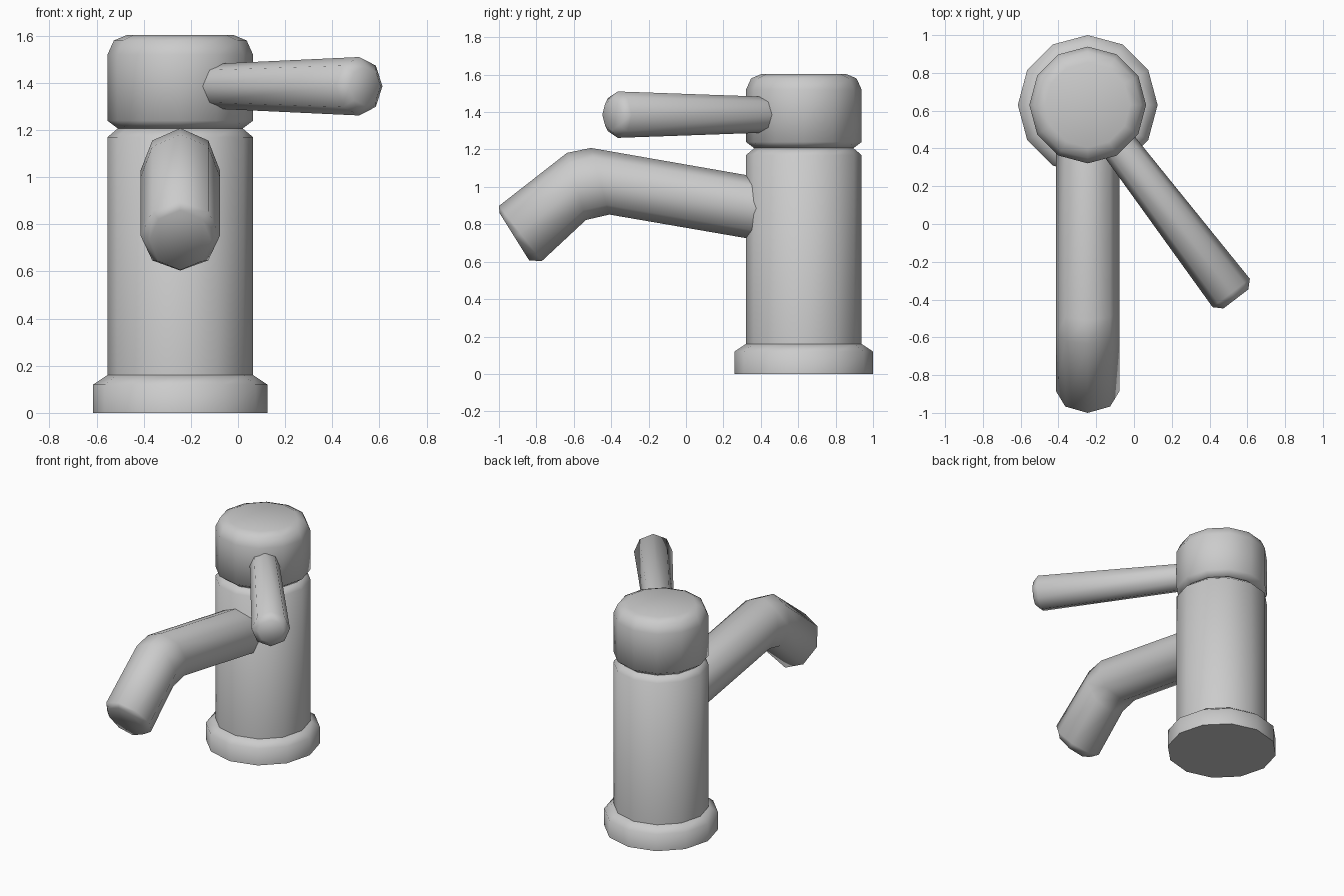
import bpy, bmesh
from math import sin, cos, tau, radians
from mathutils import Vector

if "Cube" in bpy.data.objects:
    bpy.data.objects.remove(bpy.data.objects["Cube"])

AXIS = Vector((-0.245, 0.63, 0))   # centre of the upright body
UP, RIGHT, BACK = Vector((0, 0, 1)), Vector((1, 0, 0)), Vector((0, 1, 0))


def loft(name, rings, sides, angle=62):
    """Skin rings given as (centre, half axis u, half axis v), capped at both ends."""
    bm = bmesh.new()
    loops = []
    for c, u, v in rings:
        loops.append([bm.verts.new(c + u * cos(tau * i / sides) + v * sin(tau * i / sides))
                      for i in range(sides)])
    for a, b in zip(loops, loops[1:]):
        for i in range(sides):
            j = (i + 1) % sides
            bm.faces.new((a[i], a[j], b[j], b[i]))
    bm.faces.new(loops[0])
    bm.faces.new(loops[-1])
    bmesh.ops.recalc_face_normals(bm, faces=bm.faces)
    me = bpy.data.meshes.new(name)
    bm.to_mesh(me)
    bm.free()
    ob = bpy.data.objects.new(name, me)
    bpy.context.collection.objects.link(ob)
    for o in bpy.context.selected_objects:
        o.select_set(False)
    ob.select_set(True)
    bpy.context.view_layer.objects.active = ob
    bpy.ops.object.shade_smooth_by_angle(angle=radians(angle))
    return ob


def turned(name, profile):
    """Twelve-sided upright part from (radius, height) pairs."""
    loft(name, [(AXIS + UP * z, RIGHT * r, BACK * r) for r, z in profile], 12)


# Upright parts
turned("base", [(0.37, 0), (0.37, 0.12), (0.31, 0.16)])
turned("body", [(0.309, 0.16), (0.309, 1.17), (0.265, 1.207)])
turned("cap", [(0.265, 1.207), (0.309, 1.24), (0.309, 1.52),
               (0.282, 1.58), (0.225, 1.604)])

# Spout: upper and lower outline points (y, z) plus half width
spout = [((0.42, 1.046), (0.42, 0.709), 0.168),
         ((-0.508, 1.208), (-0.41, 0.852), 0.168),
         ((-0.636, 1.182), (-0.535, 0.823), 0.168),
         ((-1.0, 0.898), (-0.77, 0.604), 0.168),
         ((-0.997, 0.86), (-0.838, 0.606), 0.13)]
rings = []
for top, low, w in spout:
    t, b = Vector((AXIS.x, *top)), Vector((AXIS.x, *low))
    rings.append(((t + b) / 2, RIGHT * w, (t - b) / 2))
loft("spout", rings, 8)

# Handle: flares outward from the cap, with a chamfered tip
out = Vector((0.607, -0.795, 0)).normalized()
side = out.cross(UP)
start = AXIS + UP * 1.386
loft("handle", [(start + out * d, side * r, UP * r)
                for d, r in [(0.26, 0.096), (1.252, 0.124), (1.292, 0.083)]], 8)
